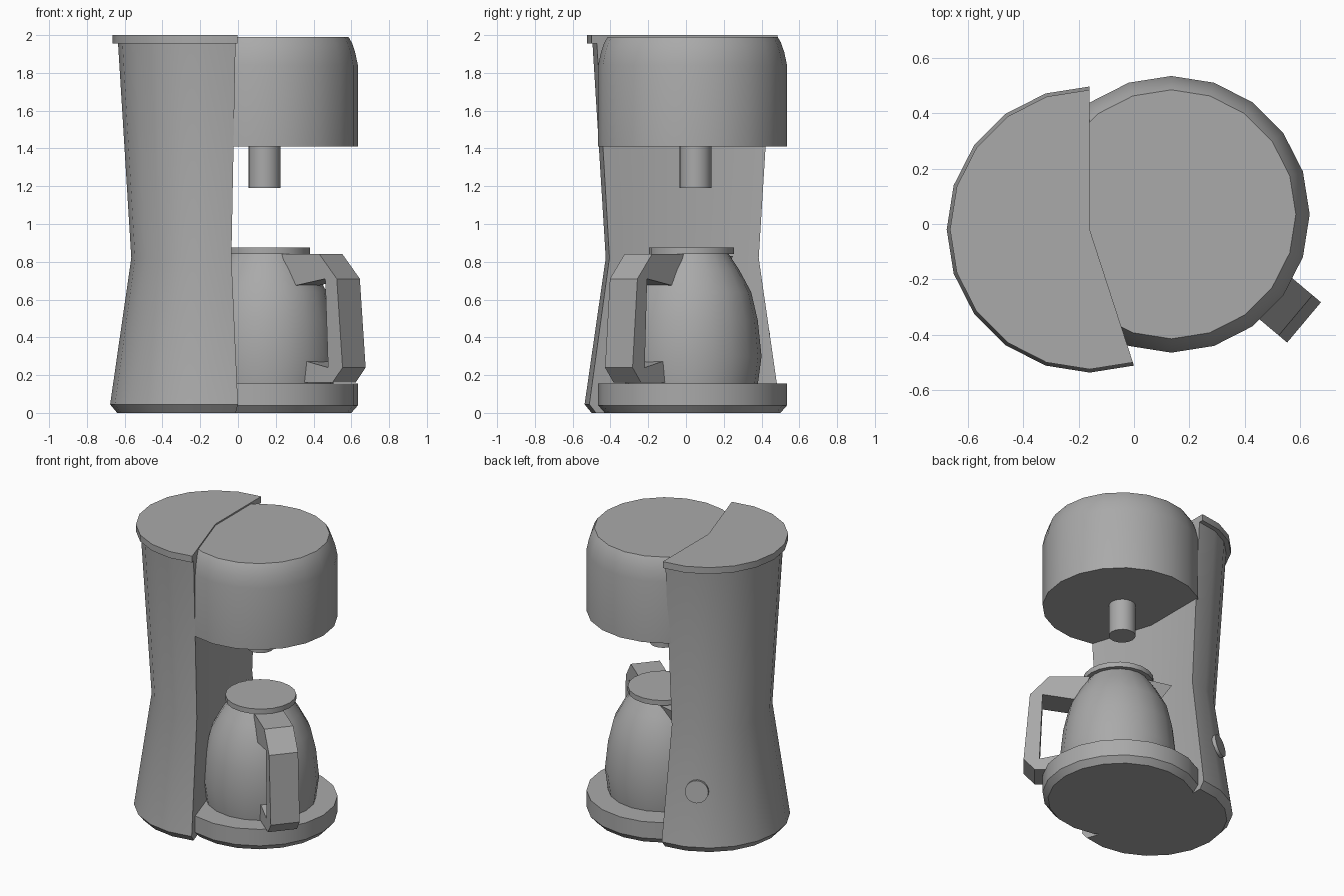
import bpy, bmesh, math
from mathutils import Vector, Matrix

cube = bpy.data.objects.get("Cube")
if cube:
    bpy.data.objects.remove(cube)

grey = bpy.data.materials.new("plain grey")
grey.use_nodes = True
GREY = (0.4, 0.4, 0.4, 1)
grey.diffuse_color = GREY
grey.node_tree.nodes["Principled BSDF"].inputs["Base Color"].default_value = GREY


def finish(name, bm, smooth=True):
    """Turn a bmesh into a named, shaded object."""
    bmesh.ops.recalc_face_normals(bm, faces=bm.faces)
    mesh = bpy.data.meshes.new(name)
    bm.to_mesh(mesh)
    bm.free()
    mesh.materials.append(grey)
    obj = bpy.data.objects.new(name, mesh)
    bpy.context.collection.objects.link(obj)
    if smooth:
        bpy.ops.object.select_all(action="DESELECT")
        obj.select_set(True)
        bpy.context.view_layer.objects.active = obj
        bpy.ops.object.shade_smooth_by_angle(angle=math.radians(30))
    return obj


def loft(name, rings):
    """Join equal rings of points with quads and close both ends."""
    bm = bmesh.new()
    rows = [[bm.verts.new(p) for p in ring] for ring in rings]
    n = len(rows[0])
    for low, high in zip(rows, rows[1:]):
        for i in range(n):
            j = (i + 1) % n
            bm.faces.new((low[i], low[j], high[j], high[i]))
    bm.faces.new(rows[0])
    bm.faces.new(rows[-1])
    return finish(name, bm)


def turned(name, centre, profile, sides=20):
    """Lathe a (radius, height) profile about a vertical axis."""
    cx, cy = centre
    step = math.tau / sides
    return loft(name, [[(cx + r * math.cos(i * step), cy + r * math.sin(i * step), z)
                        for i in range(sides)] for r, z in profile])


def part_round(name, centre, profile):
    """Like turned, but a sector a little over half a circle."""
    cx, cy = centre
    angles = [math.radians(a) for a in range(90, 289, 18)]
    return loft(name, [[(cx + r * math.cos(a), cy + r * math.sin(a), z) for a in angles]
                       + [(cx, cy, z)] for r, z in profile])


TOWER = (-0.16, -0.02)
HEAD = (0.135, 0.035)
JUG = (0.155, 0.03)

# Water tower with a narrow waist, and its overhanging cap
part_round("water_tower", TOWER, [(0.48, 0), (0.517, 0.045), (0.405, 0.82), (0.475, 1.955)])
part_round("tower_cap", TOWER, [(0.505, 1.955), (0.505, 2)])

# Brewing head, nozzle and warming base
turned("brewing_head", HEAD, [(0.5, 1.41), (0.5, 1.84), (0.485, 1.91),
                              (0.468, 1.96), (0.45, 1.99)])
turned("nozzle", (0.14, 0.05), [(0.085, 1.19), (0.085, 1.45)])
turned("warming_base", HEAD, [(0.465, 0), (0.5, 0.04), (0.5, 0.155)])

# Jug and lid
turned("jug", JUG, [(0.35, 0.15), (0.37, 0.3), (0.35, 0.49), (0.315, 0.64),
                    (0.25, 0.76), (0.19, 0.85)])
turned("jug_lid", JUG, [(0.225, 0.84), (0.225, 0.875)])

# Handle: a bracket outline extruded sideways, then swung to the front right
bm = bmesh.new()
outline = [(0.18, 0.84), (0.44, 0.84), (0.56, 0.71), (0.6, 0.24), (0.53, 0.16), (0.32, 0.16),
           (0.32, 0.28), (0.5, 0.24), (0.48, 0.71), (0.25, 0.67)]
face = bm.faces.new([bm.verts.new((u, -0.095, z)) for u, z in outline])
out = bmesh.ops.extrude_face_region(bm, geom=[face])
bmesh.ops.translate(bm, vec=(0, 0.19, 0),
                    verts=[v for v in out["geom"] if isinstance(v, bmesh.types.BMVert)])
handle = finish("jug_handle", bm, smooth=False)
handle.location = (*JUG, 0)
handle.rotation_euler.z = math.radians(-40)

# Pouring lip opposite the handle
bm = bmesh.new()
lip = [bm.verts.new(p) for p in ((0.17, -0.08, 0.83), (0.17, 0.08, 0.83),
                                 (0.34, 0, 0.83), (0.25, 0, 0.7))]
for a, b, c in ((0, 1, 2), (0, 2, 3), (1, 3, 2), (0, 3, 1)):
    bm.faces.new((lip[a], lip[b], lip[c]))
spout = finish("jug_lip", bm, smooth=False)
spout.location = (*JUG, 0)
spout.rotation_euler.z = math.radians(140)

# Round power button on the back of the tower
direction = Vector((math.cos(math.radians(116)), math.sin(math.radians(116)), 0.14)).normalized()
bm = bmesh.new()
bmesh.ops.create_cone(bm, cap_ends=True, segments=20, radius1=0.075, radius2=0.075, depth=0.06)
spot = Vector((*TOWER, 0.35)) + direction * 0.455
bm.transform(Matrix.Translation(spot) @ direction.to_track_quat("Z", "Y").to_matrix().to_4x4())
finish("power_button", bm)
